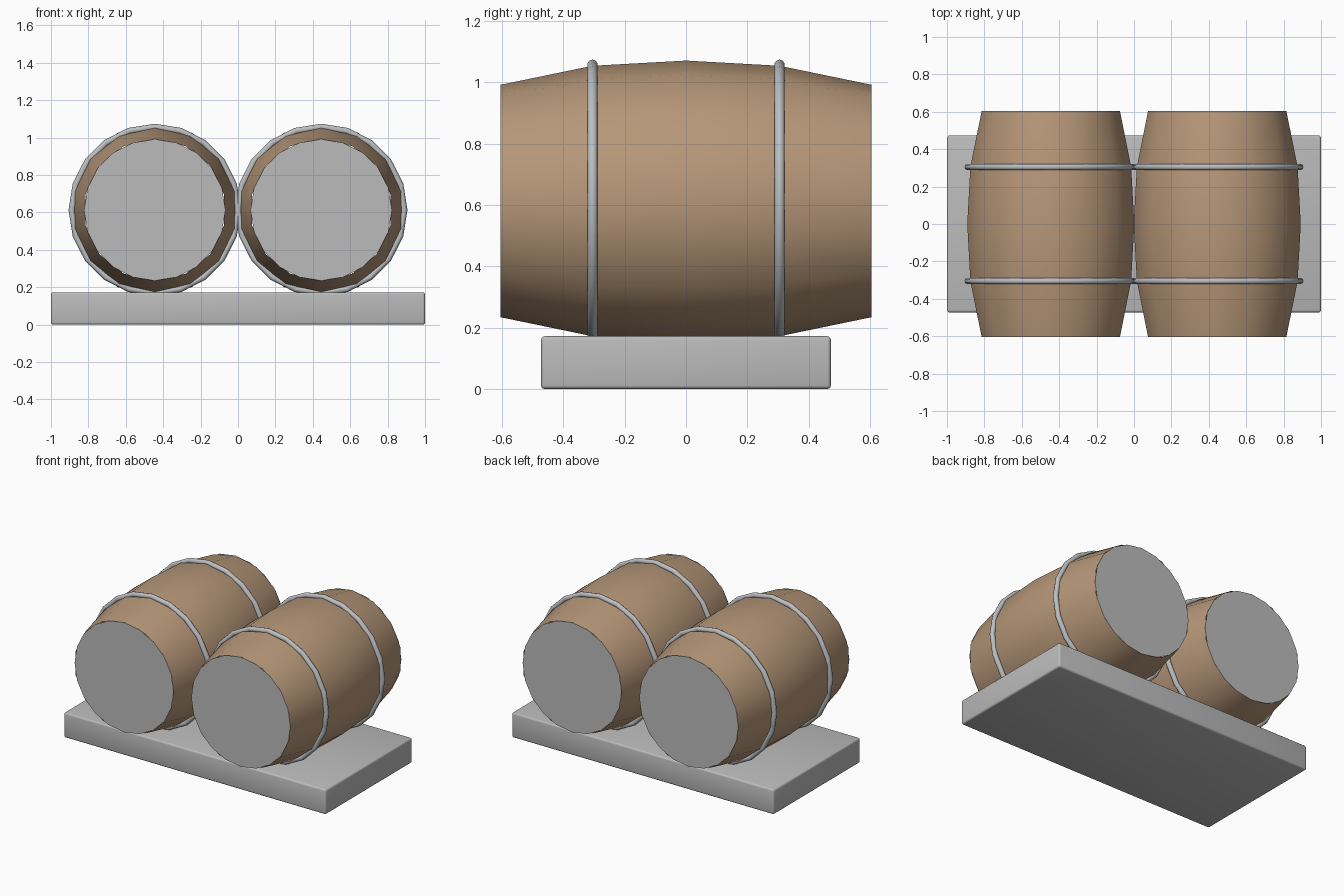
import bpy
import bmesh
import math
from mathutils import Matrix

cube = bpy.data.objects.get("Cube")
if cube:
    bpy.data.objects.remove(cube, do_unlink=True)


def make_material(name, color):
    mat = bpy.data.materials.new(name)
    mat.use_nodes = True
    mat.diffuse_color = color
    mat.node_tree.nodes["Principled BSDF"].inputs["Base Color"].default_value = color
    return mat


WOOD = make_material("oak brown", (0.47, 0.31, 0.19, 1))
METAL = make_material("hoop grey", (0.5, 0.52, 0.54, 1))
STONE = make_material("plain grey", (0.5, 0.5, 0.5, 1))

AXIS_Z = 0.613
LIE_DOWN = Matrix.Rotation(math.pi / 2, 4, 'X')


def add_object(name, bm, mat, location, smooth=None):
    mesh = bpy.data.meshes.new(name)
    bm.to_mesh(mesh)
    bm.free()
    mesh.materials.append(mat)
    obj = bpy.data.objects.new(name, mesh)
    obj.location = location
    bpy.context.collection.objects.link(obj)
    if smooth:
        bpy.ops.object.select_all(action='DESELECT')
        obj.select_set(True)
        bpy.context.view_layer.objects.active = obj
        bpy.ops.object.shade_smooth_by_angle(angle=math.radians(smooth))
    return obj


def lathe(profile, sides, start=0.0, closed=False):
    """Turn (radius, height) points round the z axis, then lay the result along y."""
    bm = bmesh.new()
    rings = []
    for r, h in profile:
        angles = [start + 2 * math.pi * i / sides for i in range(sides)]
        rings.append([bm.verts.new((r * math.cos(a), r * math.sin(a), h)) for a in angles])
    pairs = list(zip(rings, rings[1:]))
    if closed:
        pairs.append((rings[-1], rings[0]))
    for low, high in pairs:
        for i in range(sides):
            j = (i + 1) % sides
            bm.faces.new((low[i], low[j], high[j], high[i]))
    bmesh.ops.recalc_face_normals(bm, faces=bm.faces)
    bmesh.ops.transform(bm, matrix=LIE_DOWN, verts=bm.verts)
    return bm


# Base slab with softened edges
bm = bmesh.new()
bmesh.ops.create_cube(bm, size=1, matrix=Matrix.Diagonal((2, 0.945, 0.172, 1)))
bmesh.ops.bevel(bm, geom=bm.edges[:], offset=0.012, segments=3, profile=0.5, affect='EDGES')
add_object("base_slab", bm, STONE, (0, 0, 0.086), smooth=40)

# Two barrels lying along y
BODY = [(0.379, -0.605), (0.441, -0.305), (0.458, 0), (0.441, 0.305), (0.379, 0.605)]
HOOP = [(0.444 + 0.017 * math.cos(a), 0.017 * math.sin(a))
        for a in (2 * math.pi * i / 10 for i in range(10))]

for side, x in (("left", 0.445), ("right", -0.445)):
    # Stave wall, with a corner at the top
    add_object(side + "_barrel_body", lathe(BODY, 14, math.pi / 2), WOOD, (x, 0, AXIS_Z), smooth=40)
    for end, sign in (("front", -1), ("back", 1)):
        # Hoop
        add_object(f"{side}_{end}_hoop", lathe(HOOP, 20, closed=True), METAL,
                   (x, sign * 0.305, AXIS_Z), smooth=60)
        # Flat barrel head
        bm = bmesh.new()
        bmesh.ops.create_circle(bm, cap_ends=True, segments=20, radius=0.378)
        bmesh.ops.transform(bm, matrix=Matrix.Rotation(-sign * math.pi / 2, 4, 'X'), verts=bm.verts)
        add_object(f"{side}_{end}_head", bm, STONE, (x, sign * 0.605, AXIS_Z))
